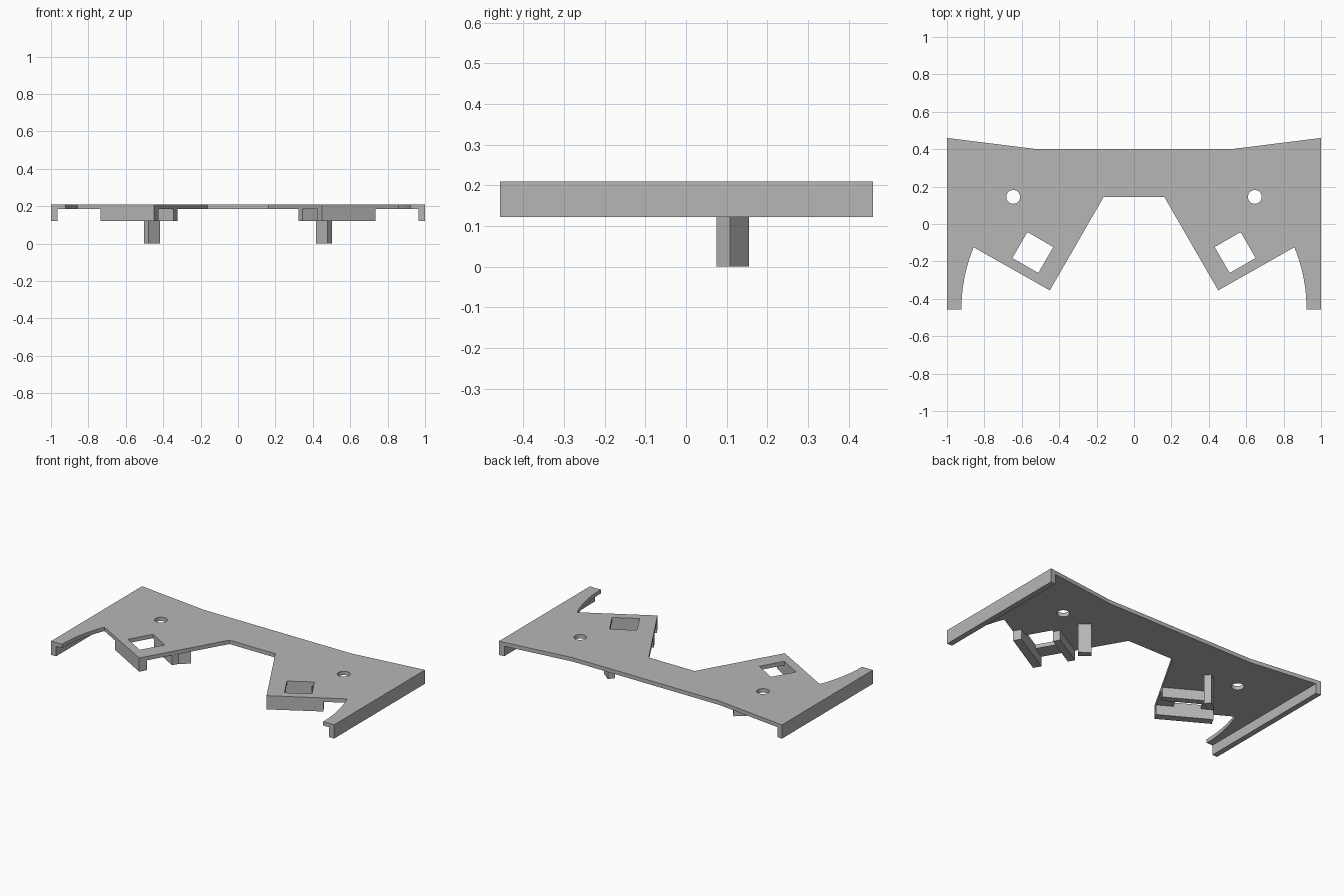
import bpy, bmesh
from math import cos, sin, pi, radians
from mathutils import Vector

cube = bpy.data.objects.get("Cube")
if cube:
    bpy.data.objects.remove(cube, do_unlink=True)

grey = bpy.data.materials.new("plain grey")
grey.use_nodes = True
colour = (0.47, 0.47, 0.47, 1)
grey.diffuse_color = colour
grey.node_tree.nodes["Principled BSDF"].inputs["Base Color"].default_value = colour

TOP, PLATE_BOTTOM, RIB_BOTTOM = 0.21, 0.185, 0.122


def prism(name, loops, z0, z1):
    """Extrude an outline, with any further loops as holes, from z0 to z1."""
    bm = bmesh.new()
    for loop in loops:
        verts = [bm.verts.new((x, y, z0)) for x, y in loop]
        for a, b in zip(verts, verts[1:] + verts[:1]):
            bm.edges.new((a, b))
    bmesh.ops.triangle_fill(bm, use_beauty=True, use_dissolve=False, edges=bm.edges[:])
    region = bmesh.ops.extrude_face_region(bm, geom=bm.faces[:])
    raised = [g for g in region["geom"] if isinstance(g, bmesh.types.BMVert)]
    bmesh.ops.translate(bm, vec=(0, 0, z1 - z0), verts=raised)
    bmesh.ops.recalc_face_normals(bm, faces=bm.faces[:])
    mesh = bpy.data.meshes.new(name)
    bm.to_mesh(mesh)
    bm.free()
    mesh.materials.append(grey)
    obj = bpy.data.objects.new(name, mesh)
    bpy.context.collection.objects.link(obj)
    return obj


def flip(points, side):
    return [(side * x, y) for x, y in points]


def rectangle(origin, angle, u0, u1, v0, v1):
    """Rectangle in a frame turned by angle about origin."""
    u = Vector((cos(angle), sin(angle)))
    v = Vector((-sin(angle), cos(angle)))
    return [tuple(Vector(origin) + u * a + v * b)
            for a, b in ((u0, v0), (u1, v0), (u1, v1), (u0, v1))]


# Plate outline: half profile with a curved arm edge, then mirrored
corner, tilt = (0.45, -0.355), radians(30)
arc_centre, arc_radius, arc_end = (0.04, -0.458), 0.883, radians(22.2)
half = [(0.52, 0.40), (1, 0.46), (1, -0.458)]
half += [(arc_centre[0] + arc_radius * cos(arc_end * i / 10),
          arc_centre[1] + arc_radius * sin(arc_end * i / 10)) for i in range(11)]
half += [corner, (0.162, 0.145)]
outline = half + flip(half, -1)[::-1]

# Square sockets and round holes through the plate
socket = rectangle(corner, tilt, 0.10, 0.26, 0.05, 0.21)
round_hole = [(0.646 + 0.037 * cos(2 * pi * i / 32), 0.145 + 0.037 * sin(2 * pi * i / 32))
              for i in range(32)]
holes = [flip(h, s) for h in (socket, round_hole) for s in (1, -1)]
prism("top_plate", [outline] + holes, PLATE_BOTTOM, TOP)

# Side walls, socket ribs and locating posts under the plate
wall = [(0.965, -0.458), (1, -0.458), (1, 0.46), (0.965, 0.4556)]
front_rib = rectangle(corner, tilt, 0, 0.33, 0, 0.05)
rear_rib = rectangle(corner, tilt, 0, 0.245, 0.21, 0.253)
post = rectangle((0.461, 0.115), radians(-38), -0.038, 0.038, -0.021, 0.021)
for side, label in ((1, "left"), (-1, "right")):
    prism(label + "_side_wall", [flip(wall, side)], RIB_BOTTOM, PLATE_BOTTOM)
    prism(label + "_front_rib", [flip(front_rib, side)], RIB_BOTTOM, PLATE_BOTTOM)
    prism(label + "_rear_rib", [flip(rear_rib, side)], RIB_BOTTOM, PLATE_BOTTOM)
    prism(label + "_post", [flip(post, side)], 0, PLATE_BOTTOM)
